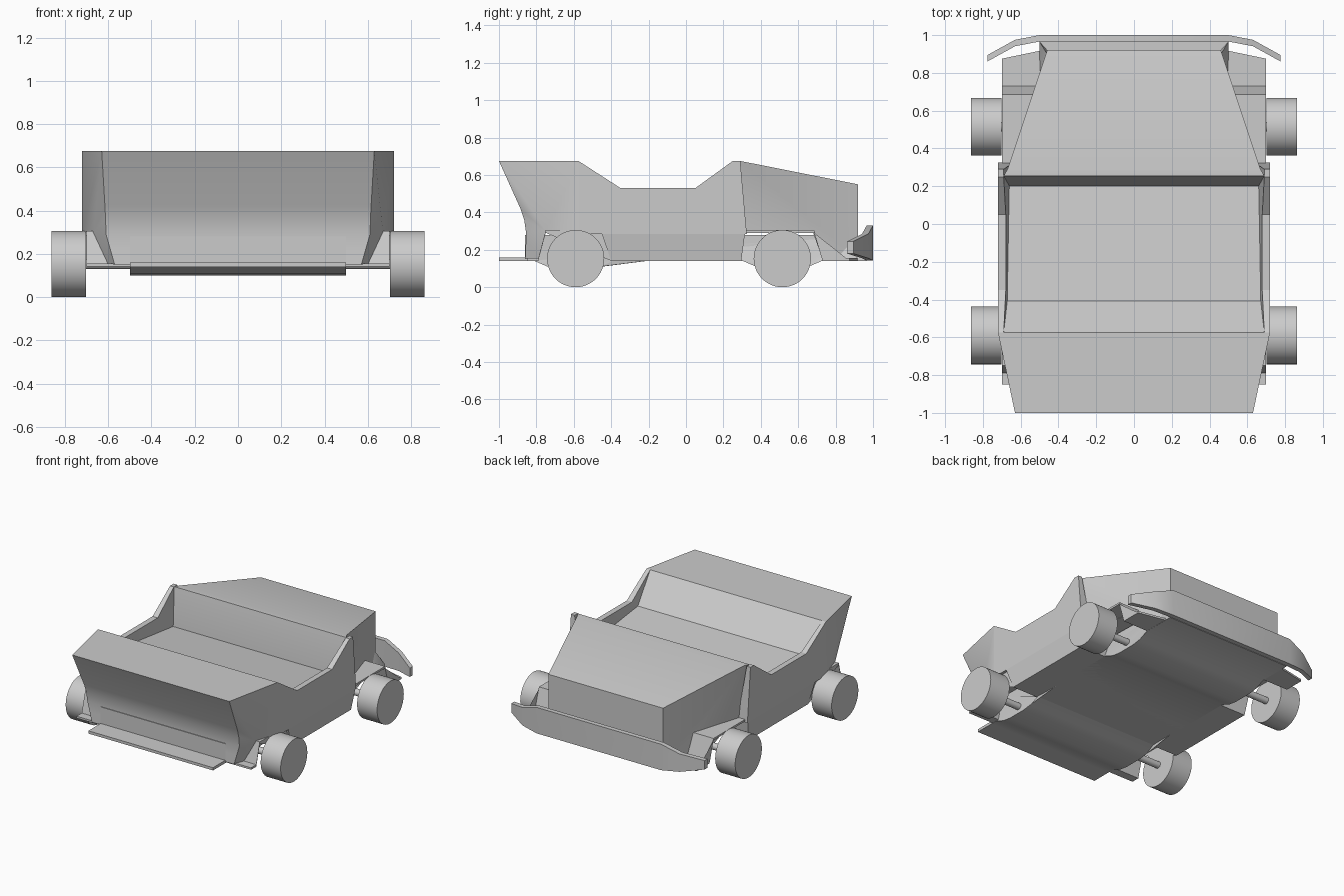
import bpy, bmesh
from math import pi, radians
from mathutils import Matrix

cube = bpy.data.objects.get("Cube")
if cube:
    bpy.data.objects.remove(cube, do_unlink=True)

grey = bpy.data.materials.new("plain grey")
grey.use_nodes = True
grey.diffuse_color = (0.6, 0.6, 0.6, 1)
grey.node_tree.nodes["Principled BSDF"].inputs["Base Color"].default_value = (0.6, 0.6, 0.6, 1)


def finish(name, bm, smooth=30):
    bmesh.ops.recalc_face_normals(bm, faces=bm.faces)
    mesh = bpy.data.meshes.new(name)
    bm.to_mesh(mesh)
    bm.free()
    mesh.materials.append(grey)
    ob = bpy.data.objects.new(name, mesh)
    bpy.context.collection.objects.link(ob)
    bpy.ops.object.select_all(action="DESELECT")
    ob.select_set(True)
    bpy.context.view_layer.objects.active = ob
    bpy.ops.object.shade_smooth_by_angle(angle=radians(smooth))
    return ob


def loft(name, rings):
    """Skin a row of equal rings and cap both ends."""
    bm = bmesh.new()
    rows = [[bm.verts.new(p) for p in ring] for ring in rings]
    n = len(rows[0])
    for a, b in zip(rows, rows[1:]):
        for i in range(n):
            j = (i + 1) % n
            bm.faces.new((a[i], a[j], b[j], b[i]))
    caps = [bm.faces.new(rows[0]), bm.faces.new(rows[-1])]
    bmesh.ops.triangulate(bm, faces=caps)
    return finish(name, bm)


def body(name, profile):
    """Full-width block from a side profile of (y, z, half width)."""
    return loft(name, [[(s * w, y, z) for y, z, w in profile] for s in (-1, 1)])


def pair(name, rings):
    for side, s in (("left", 1), ("right", -1)):
        loft(side + "_" + name, [[(s * x, y, z) for x, y, z in r] for r in rings])


# Front block with curved face and sloping dash
body("front_block", [
    (-1, .675, .63), (-.575, .675, .72), (-.405, .48, .69), (-.405, .3, .69),
    (-.575, .3, .72), (-.75, .3, .67), (-.79, .15, .6), (-.86, .15, .57),
    (-.857, .22, .59), (-.855, .29, .61), (-.865, .36, .612), (-.885, .42, .615)])

# Rear deck narrowing to the tail
body("rear_deck", [
    (.255, .675, .69), (.29, .675, .67), (.92, .55, .46), (.92, .15, .46),
    (.73, .15, .523), (.68, .29, .54), (.31, .29, .655), (.2, .28, .66), (.2, .415, .66)])

# Cockpit floor and sill below it
body("cockpit_floor", [(-.41, .482, .67), (.21, .414, .67), (.21, .28, .65), (-.41, .28, .65)])
body("sill", [(-.45, .285, .72), (.315, .285, .72), (.295, .14, .7), (-.4, .14, .7)])

# Cockpit side walls
wall = [(-.575, .675), (-.35, .53), (.05, .53), (.25, .675), (.29, .675), (.325, .285), (-.575, .285)]
pair("side_wall", [[(.72, y, z) for y, z in wall],
                   [(.69 - max(0, .6 - z) * .16, y, z) for y, z in wall]])

# Underbody with a shallow bulge below each axle
under = [(-.86, .28, .5), (-.86, .14, .5)]
for c in (-.6, .515):
    under += [(c + d, z, .5) for d, z in ((-.21, .14), (-.14, .11), (-.07, .1),
                                          (.07, .1), (.14, .11), (.21, .14))]
under += [(.965, .14, .5), (.965, .16, .5), (.92, .16, .46), (.9, .28, .46)]
body("underbody", under)

# Front lip
body("front_lip", [(-1, .16, .5), (-.85, .16, .5), (-.85, .14, .5), (-1, .14, .5)])


# Wheel arches made from bent strips
def arch(name, path, inner, skew):
    t = .014
    ring = path + [(y, z - t) for y, z in reversed(path)]
    end = max(y for y, z in path)
    pair(name, [[(.7, y, z) for y, z in ring],
                [(inner, y + (skew if y == end else 0), z) for y, z in ring]])


arch("front_arch", [(-.85, .155), (-.79, .155), (-.75, .305), (-.45, .305), (-.4, .155)], .5, 0)
arch("rear_arch", [(.295, .155), (.31, .305), (.685, .305), (.73, .155), (.875, .155)], .46, .05)

# Swept rear bumper
half = [(.775, .895, .18, .245), (.63, .975, .155, .285), (.5, 1, .142, .33)]
rings = [(x, y, a, b) for x, y, a, b in half] + [(-x, y, a, b) for x, y, a, b in reversed(half)]
loft("rear_bumper", [[(x, y, a), (x, y, b), (x, y - .034, b), (x, y - .034, a)]
                     for x, y, a, b in rings])


# Wheels and axles
def cylinder(name, r, x0, x1, y, sides):
    bm = bmesh.new()
    bmesh.ops.create_cone(
        bm, cap_ends=True, segments=sides, radius1=r, radius2=r, depth=abs(x1 - x0),
        matrix=Matrix.Translation(((x0 + x1) / 2, y, .153)) @ Matrix.Rotation(pi / 2, 4, "Y"))
    finish(name, bm)


for end, y in (("front", -.59), ("rear", .515)):
    for side, s in (("left", 1), ("right", -1)):
        cylinder(f"{end}_{side}_wheel", .153, s * .702, s * .862, y, 48)
    cylinder(end + "_axle", .024, -.71, .71, y, 16)
